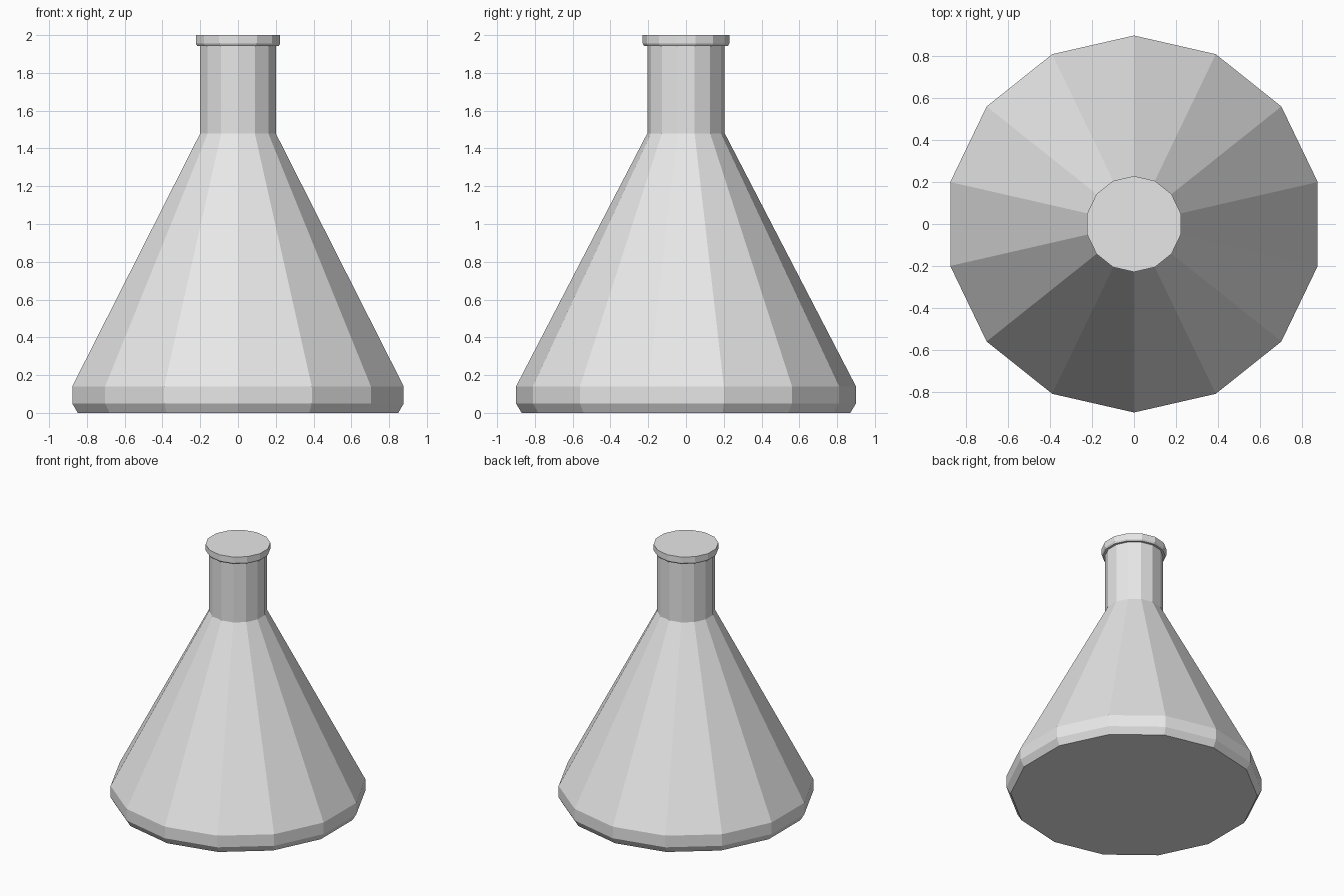
import bpy
import bmesh
from math import sin, cos, tau

SIDES = 14

cube = bpy.data.objects.get("Cube")
if cube:
    bpy.data.objects.remove(cube, do_unlink=True)

# Single pale grey colour
grey = bpy.data.materials.new("pale_grey")
grey.use_nodes = True
colour = (0.8, 0.8, 0.8, 1.0)
grey.diffuse_color = colour
grey.node_tree.nodes["Principled BSDF"].inputs["Base Color"].default_value = colour


def turned(name, profile):
    """Closed faceted solid turned around z from (radius, height) pairs."""
    bm = bmesh.new()
    rings = []
    for r, z in profile:
        rings.append([bm.verts.new((r * sin(tau * i / SIDES), -r * cos(tau * i / SIDES), z))
                      for i in range(SIDES)])
    for low, high in zip(rings, rings[1:]):
        for i in range(SIDES):
            j = (i + 1) % SIDES
            bm.faces.new((low[i], low[j], high[j], high[i]))
    bm.faces.new(rings[0][::-1])
    bm.faces.new(rings[-1])
    bmesh.ops.recalc_face_normals(bm, faces=bm.faces[:])
    mesh = bpy.data.meshes.new(name)
    bm.to_mesh(mesh)
    bm.free()
    mesh.materials.append(grey)
    obj = bpy.data.objects.new(name, mesh)
    bpy.context.collection.objects.link(obj)
    return obj


# Conical body with bevelled foot, flowing into the straight neck, flared rim and flat top
turned("flask", [
    (0.87, 0.0), (0.9, 0.05), (0.9, 0.14),
    (0.205, 1.48), (0.205, 1.943),
    (0.222, 1.943), (0.229, 1.955), (0.229, 2.0),
])
